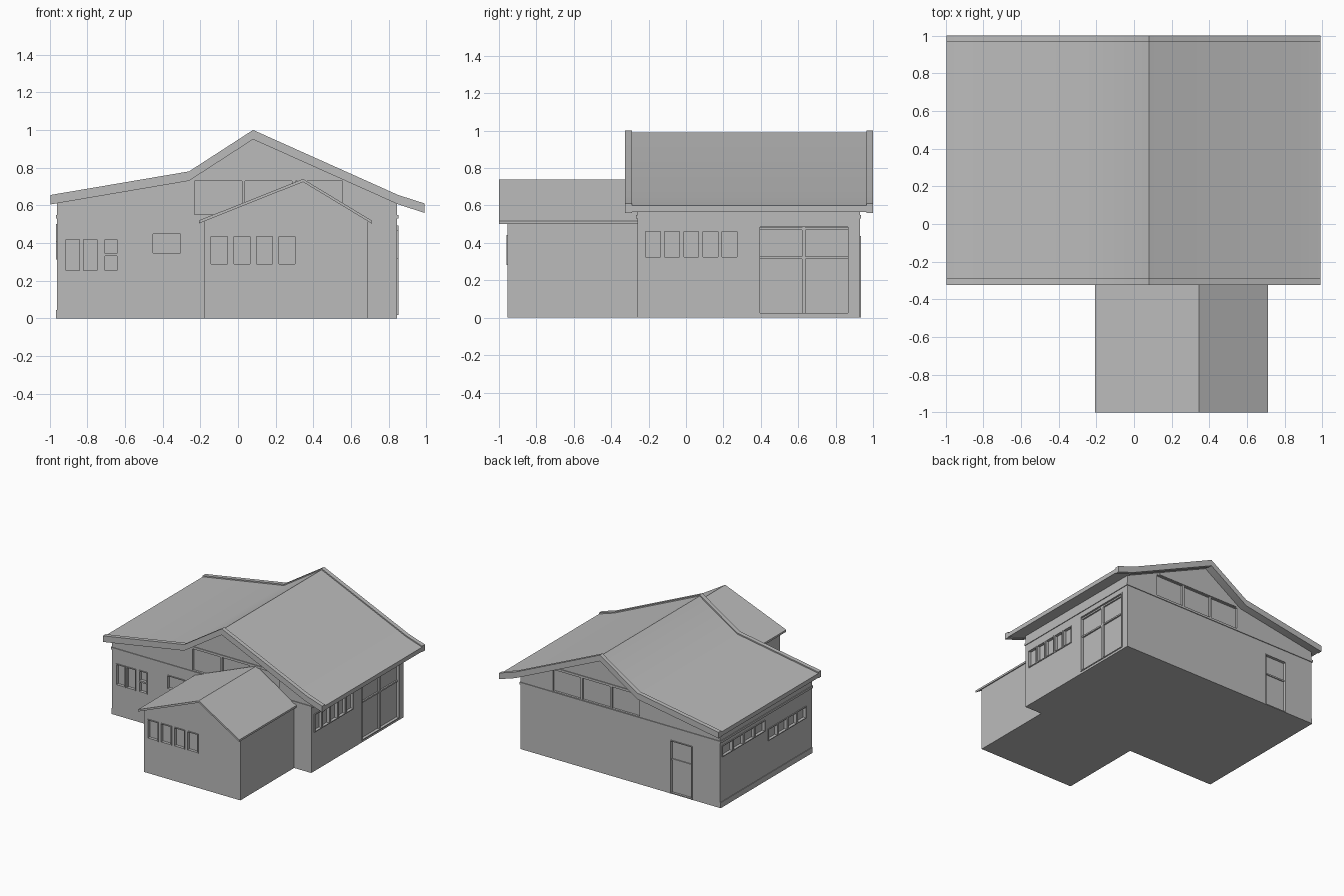
import bpy
import bmesh
from math import radians

cube = bpy.data.objects.get("Cube")
if cube:
    bpy.data.objects.remove(cube, do_unlink=True)

grey = bpy.data.materials.new("plain_grey")
grey.use_nodes = True
grey.diffuse_color = (0.5, 0.5, 0.5, 1)
grey.node_tree.nodes["Principled BSDF"].inputs["Base Color"].default_value = (0.5, 0.5, 0.5, 1)


def finish(name, bm):
    bmesh.ops.recalc_face_normals(bm, faces=bm.faces)
    mesh = bpy.data.meshes.new(name)
    bm.to_mesh(mesh)
    bm.free()
    mesh.materials.append(grey)
    obj = bpy.data.objects.new(name, mesh)
    bpy.context.collection.objects.link(obj)
    return obj


def prism(name, profile, y0, y1):
    """Extrude an x-z profile along y."""
    bm = bmesh.new()
    face = bm.faces.new([bm.verts.new((x, y0, z)) for x, z in profile])
    ext = bmesh.ops.extrude_face_region(bm, geom=[face])
    verts = [v for v in ext["geom"] if isinstance(v, bmesh.types.BMVert)]
    bmesh.ops.translate(bm, verts=verts, vec=(0, y1 - y0, 0))
    return finish(name, bm)


def smooth(obj):
    """Smooth gentle bends, keep ridges and edges sharp."""
    obj.data.shade_smooth()
    obj.data.set_sharp_from_angle(angle=radians(30))


def roof_band(top, drop_top, drop_bottom):
    return [(x, z - drop_top) for x, z in top] + [(x, z - drop_bottom) for x, z in reversed(top)]


def add_box(bm, wall, u0, u1, z0, z1, d0, d1):
    """Box on a wall: u runs along it, d is the offset outwards."""
    axis, plane, sign = wall
    d_mid, u_mid = plane + sign * (d0 + d1) / 2, (u0 + u1) / 2
    verts = bmesh.ops.create_cube(bm, size=1)["verts"]
    across = axis == "x"
    size = (d1 - d0, u1 - u0) if across else (u1 - u0, d1 - d0)
    mid = (d_mid, u_mid) if across else (u_mid, d_mid)
    bmesh.ops.scale(bm, verts=verts, vec=(*size, z1 - z0))
    bmesh.ops.translate(bm, verts=verts, vec=(*mid, (z0 + z1) / 2))


def add_ring(bm, wall, u0, u1, z0, z1, bar=0.007, out=0.006, back=-0.004):
    """Rectangular frame around an opening."""
    add_box(bm, wall, u0 - bar, u0, z0 - bar, z1 + bar, back, out)
    add_box(bm, wall, u1, u1 + bar, z0 - bar, z1 + bar, back, out)
    add_box(bm, wall, u0, u1, z0 - bar, z0, back, out)
    add_box(bm, wall, u0, u1, z1, z1 + bar, back, out)


def row(start, step, width, count, z0, z1):
    return [(start + i * step, start + i * step + width, z0, z1) for i in range(count)]


def cut(obj, openings, depth):
    """Sink shallow recesses into the walls."""
    bm = bmesh.new()
    for wall, opening in openings:
        add_box(bm, wall, *opening, -depth, 0.03)
    cutter = finish("recess_cutter", bm)
    cutter.hide_render = True
    mod = obj.modifiers.new("recesses", "BOOLEAN")
    mod.operation, mod.solver, mod.object = "DIFFERENCE", "EXACT", cutter
    evaluated = obj.evaluated_get(bpy.context.evaluated_depsgraph_get())
    mesh = bpy.data.meshes.new_from_object(evaluated)
    obj.modifiers.clear()
    obj.data = mesh
    bpy.data.objects.remove(cutter, do_unlink=True)


# Walls as (axis, plane, outward sign)
FRONT, BACK = ("y", -0.26, -1), ("y", 0.93, 1)
LEFT, RIGHT = ("x", 0.845, 1), ("x", -0.96, -1)
WING_FRONT = ("y", -0.955, -1)

# Main hall and front wing
hall = prism("hall_walls", [(-0.96, 0), (0.845, 0), (0.845, 0.615), (0.08, 0.96),
                            (-0.26, 0.74), (-0.96, 0.625)], -0.26, 0.93)
wing = prism("wing_walls", [(-0.18, 0), (0.69, 0), (0.69, 0.522), (0.345, 0.73),
                            (-0.18, 0.522)], -0.955, -0.255)

# Main roof with a raised bargeboard at each gable end
ROOF = [(-0.995, 0.655), (-0.26, 0.78), (0.08, 1.0), (0.85, 0.655), (0.99, 0.61)]
smooth(prism("main_roof", roof_band(ROOF, 0.01, 0.045), -0.29, 0.965))
for name, y in (("front_bargeboard", -0.325), ("back_bargeboard", 0.965)):
    smooth(prism(name, roof_band(ROOF, 0, 0.05), y, y + 0.035))

# Wing roof
WING_ROOF = [(-0.207, 0.52), (0.345, 0.74), (0.712, 0.518)]
prism("wing_roof", roof_band(WING_ROOF, 0, 0.016), -1.0, -0.255)

# Openings on each wall
windows = [(FRONT, w) for w in row(-0.913, 0.093, 0.073, 2, 0.255, 0.418)]
windows += [(FRONT, (-0.705, -0.643, z, z + 0.075)) for z in (0.255, 0.345)]
windows += [(FRONT, (-0.45, -0.305, 0.348, 0.448))]
windows += [(LEFT, w) for w in row(-0.216, 0.102, 0.08, 5, 0.325, 0.46)]
windows += [(RIGHT, w) for w in row(0.36, 0.14, 0.12, 4, 0.415, 0.495)]
windows += [(RIGHT, w) for w in row(-0.17, 0.123, 0.105, 4, 0.32, 0.405)]
clerestory = [(wall, w) for wall in (FRONT, BACK)
              for w in row(-0.23, 0.267, 0.25, 3, 0.552, 0.728)]
patio = (LEFT, (0.395, 0.865, 0.025, 0.485))
back_door = (BACK, (-0.70, -0.515, 0.008, 0.43))
wing_windows = [(WING_FRONT, w) for w in row(-0.142, 0.12, 0.085, 4, 0.29, 0.435)]

cut(hall, windows + clerestory + [patio, back_door], 0.018)
cut(wing, wing_windows, 0.018)

# Window frames
for name, group in (("hall_window_frames", windows), ("wing_window_frames", wing_windows)):
    bm = bmesh.new()
    for wall, opening in group:
        add_ring(bm, wall, *opening)
    finish(name, bm)

# Sliding patio doors: frame, meeting stile and rails
bm = bmesh.new()
add_ring(bm, patio[0], *patio[1])
add_box(bm, LEFT, 0.62, 0.64, 0.025, 0.485, -0.02, -0.004)
for z in (0.315, 0.47):
    add_box(bm, LEFT, 0.395, 0.865, z, z + 0.012, -0.02, -0.006)
finish("patio_doors", bm)

# Back door frame and mid rail
bm = bmesh.new()
u0, u1, z0, z1 = back_door[1]
add_box(bm, BACK, u0 - 0.008, u0, 0, z1 + 0.008, -0.004, 0.005)
add_box(bm, BACK, u1, u1 + 0.008, 0, z1 + 0.008, -0.004, 0.005)
add_box(bm, BACK, u0, u1, z1, z1 + 0.008, -0.004, 0.005)
add_box(bm, BACK, u0, u1, 0.27, 0.282, -0.02, -0.01)
finish("back_door_frame", bm)

# String course around the hall and beam above the gable windows
bm = bmesh.new()
for wall, a, b in ((FRONT, -0.96, 0.845), (BACK, -0.96, 0.845),
                   (LEFT, -0.265, 0.935), (RIGHT, -0.265, 0.935)):
    add_box(bm, wall, a, b, 0.53, 0.548, -0.004, 0.006)
finish("string_course", bm)
bm = bmesh.new()
for wall in (FRONT, BACK):
    add_box(bm, wall, -0.22, 0.53, 0.732, 0.75, -0.004, 0.006)
finish("gable_beams", bm)

# Low plinth along the right wall
bm = bmesh.new()
add_box(bm, RIGHT, -0.26, 0.93, 0, 0.045, -0.004, 0.005)
finish("plinth", bm)
